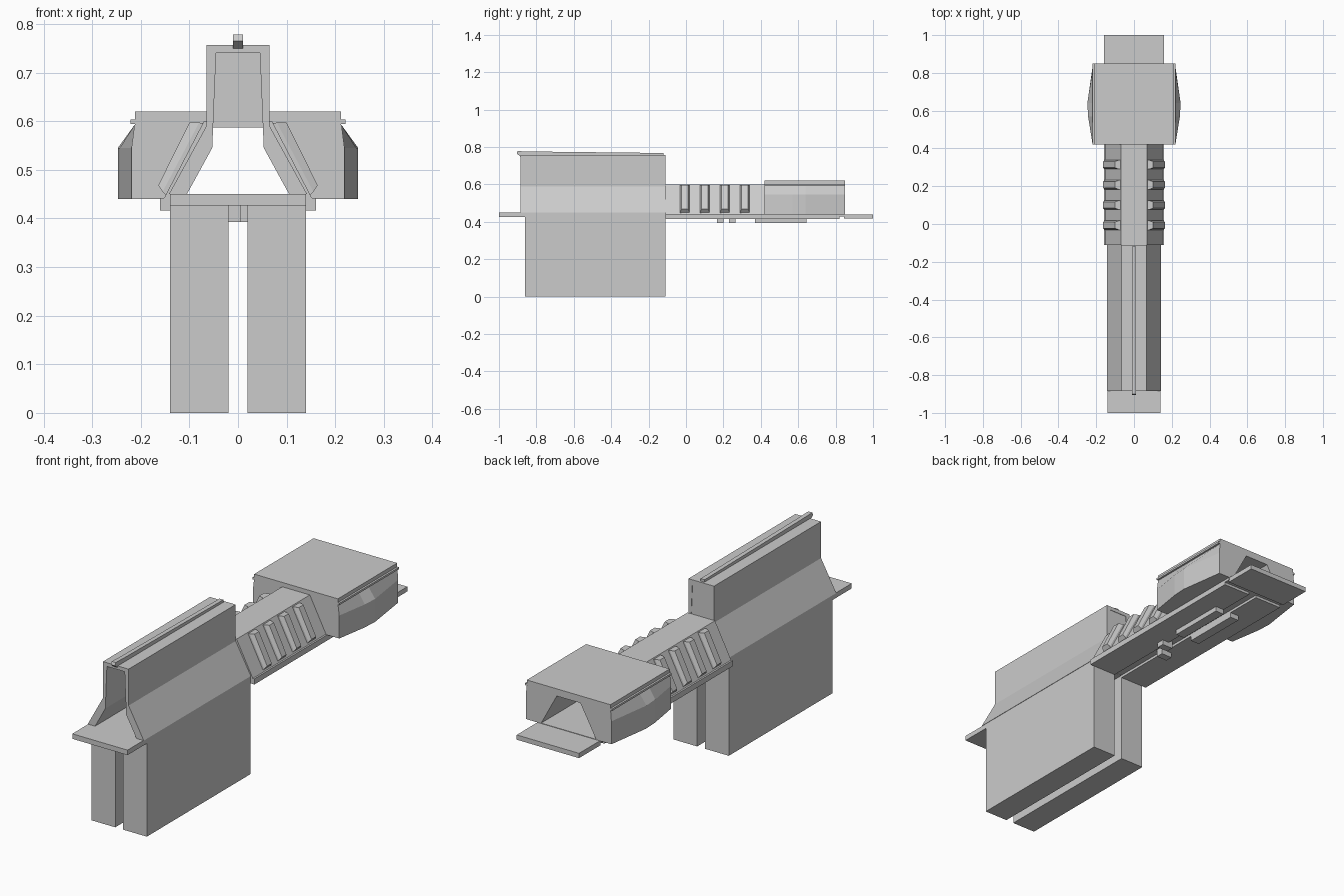
import bpy, bmesh
from mathutils import Vector

if "Cube" in bpy.data.objects:
    bpy.data.objects.remove(bpy.data.objects["Cube"])


def loft(name, sections):
    """Closed solid through matching rings of 3D points."""
    bm = bmesh.new()
    rings = [[bm.verts.new(Vector(p)) for p in s] for s in sections]
    n = len(rings[0])
    for a, b in zip(rings, rings[1:]):
        for i in range(n):
            j = (i + 1) % n
            bm.faces.new((a[i], a[j], b[j], b[i]))
    bm.faces.new(rings[0][::-1])
    bm.faces.new(rings[-1])
    bmesh.ops.recalc_face_normals(bm, faces=bm.faces)
    me = bpy.data.meshes.new(name)
    bm.to_mesh(me)
    bm.free()
    ob = bpy.data.objects.new(name, me)
    bpy.context.collection.objects.link(ob)
    return ob


def along_y(name, xz, y0, y1):
    return loft(name, [[(x, y, z) for x, z in xz] for y in (y0, y1)])


def box(name, x0, x1, y0, y1, z0, z1):
    return along_y(name, [(x0, z0), (x1, z0), (x1, z1), (x0, z1)], y0, y1)


def arch(name, outer, inner, y0, y1):
    """Open-bottomed shell; half profiles run from bottom to top on +x."""
    mir = lambda pts: [(-x, z) for x, z in pts]
    ring = outer + mir(outer)[::-1] + mir(inner) + inner[::-1]
    return along_y(name, ring, y0, y1)


def mirrored(ob):
    m = ob.modifiers.new("mirror", 'MIRROR')
    m.use_axis[0] = True
    m.use_clip = False
    return ob


# front twin slabs and the plate above them
mirrored(box("leg_slab", 0.02, 0.14, -0.86, -0.11, 0, 0.43))
box("front_plate", -0.14, 0.14, -1.0, -0.11, 0.427, 0.45)

# hollow tower housing with closed upper back, and top ridge
arch("tower_housing",
     [(0.142, 0.45), (0.065, 0.59), (0.065, 0.757)],
     [(0.105, 0.45), (0.053, 0.545), (0.045, 0.74)], -0.885, -0.11)
box("tower_back_wall", -0.055, 0.055, -0.13, -0.112, 0.587, 0.75)
ridge = [(-0.9, 0.778), (-0.82, 0.776), (-0.12, 0.768), (-0.12, 0.745),
         (-0.88, 0.745), (-0.905, 0.765)]
loft("top_ridge", [[(x, y, z) for y, z in ridge] for x in (-0.01, 0.01)])

# ribbed neck tunnel
arch("neck_shell", [(0.153, 0.44), (0.07, 0.6)],
     [(0.135, 0.44), (0.056, 0.587)], -0.11, 0.43)
for i in range(4):
    y = -0.027 + i * 0.107
    inner = [(0.145, 0.445), (0.068, 0.595)]
    base = inner + [(0.08, 0.597), (0.155, 0.455)]
    top = inner + [(0.1, 0.597), (0.164, 0.468)]
    mirrored(loft("neck_rib", [
        [(x, yy, z) for x, z in s]
        for yy, s in ((y - 0.004, base), (y + 0.004, top),
                      (y + 0.037, top), (y + 0.045, base))]))

# rear housing with tunnel opening
arch("rear_housing", [(0.212, 0.44), (0.212, 0.62)],
     [(0.14, 0.44), (0.06, 0.587)], 0.42, 0.85)
cheek = []
for y, o in ((0.42, 0.008), (0.57, 0.032), (0.64, 0.036), (0.85, 0.006)):
    x = 0.211 + o
    cheek.append([(0.2, y, 0.44), (x, y, 0.44), (x, y, 0.545),
                  (0.213, y, 0.592), (0.2, y, 0.592)])
mirrored(loft("rear_cheek", cheek))
mirrored(box("side_strip", 0.205, 0.221, 0.42, 0.85, 0.594, 0.603))

# underside: floor, slotted lower plate, tail plate
box("floor_plate", -0.16, 0.16, -0.11, 0.85, 0.428, 0.442)
mirrored(box("slotted_plate", 0.02, 0.16, -0.11, 0.82, 0.416, 0.43))
box("tail_plate", -0.158, 0.158, 0.845, 1.0, 0.418, 0.44)

# rails and stop blocks under the floor
mirrored(box("under_rail", 0.02, 0.065, 0.37, 0.645, 0.393, 0.42))
box("stop_block_front", -0.05, 0.005, 0.165, 0.2, 0.393, 0.43)
box("stop_block_rear", 0.0, 0.055, 0.23, 0.265, 0.393, 0.43)
